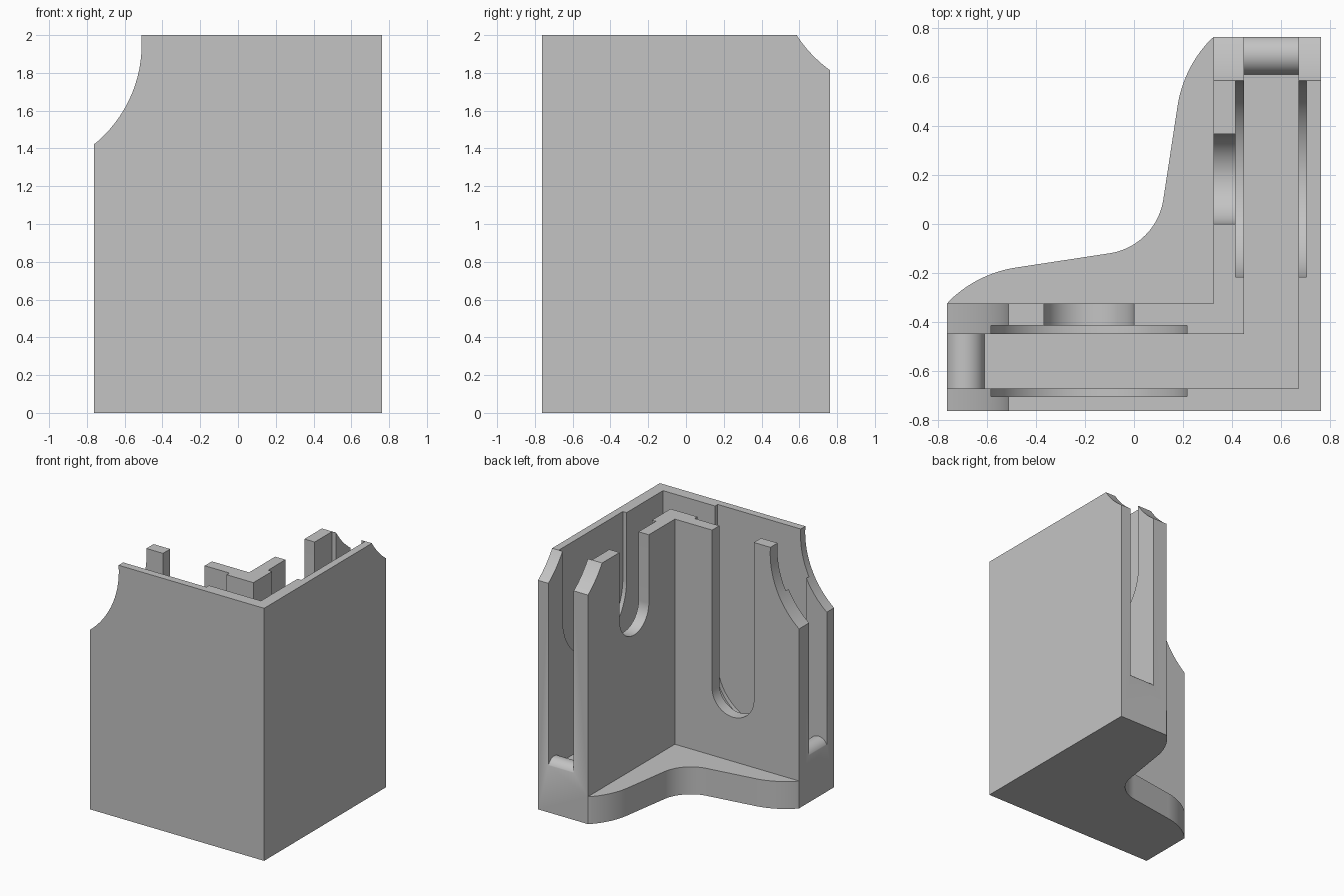
import bpy, bmesh
from math import sin, cos, radians
from mathutils import Vector

cube = bpy.data.objects.get("Cube")
if cube:
    bpy.data.objects.remove(cube, do_unlink=True)

H = 0.763                         # half width of the square footprint
INNER = 0.325                     # inner face of both walls
SLOT_IN, SLOT_OUT = 0.45, 0.672   # panel slot
REC_IN, REC_OUT = 0.415, 0.705    # shallow recess either side of the slot
FLOOR, BASE, TOP, OVER = 0.34, 0.217, 2.0, 2.3

grey = bpy.data.materials.new("plain_grey")
grey.use_nodes = True
grey.diffuse_color = (0.55, 0.55, 0.55, 1)
grey.node_tree.nodes["Principled BSDF"].inputs["Base Color"].default_value = grey.diffuse_color


def arc(cx, cy, r, start, end, n=24):
    steps = [radians(start + (end - start) * i / n) for i in range(n + 1)]
    return [(cx + r * cos(a), cy + r * sin(a)) for a in steps]


def prism(name, outline, axis, lo, hi):
    """Extrude an outline along an axis between lo and hi."""
    place = {"x": lambda a, b, t: (t, a, b),
             "y": lambda a, b, t: (a, t, b),
             "z": lambda a, b, t: (a, b, t)}[axis]
    bm = bmesh.new()
    face = bm.faces.new([bm.verts.new(place(a, b, lo)) for a, b in outline])
    new = bmesh.ops.extrude_face_region(bm, geom=[face])["geom"]
    shift = Vector(place(0, 0, hi - lo))
    bmesh.ops.translate(bm, vec=shift, verts=[v for v in new if isinstance(v, bmesh.types.BMVert)])
    bmesh.ops.recalc_face_normals(bm, faces=bm.faces)
    mesh = bpy.data.meshes.new(name)
    bm.to_mesh(mesh)
    bm.free()
    obj = bpy.data.objects.new(name, mesh)
    bpy.context.collection.objects.link(obj)
    return obj


def rect(a0, a1, b0, b1):
    return [(a0, b0), (a1, b0), (a1, b1), (a0, b1)]


def u_shape(centre, z, r):
    """Round-bottomed slot, open at the top."""
    return arc(centre, z, r, 180, 360, 48) + [(centre + r, OVER), (centre - r, OVER)]


def slot_profile():
    """Panel slot seen from the side, with the rounded ridge at its open end."""
    ridge = [p for p in arc(-0.69, FLOOR, 0.08, 159, 0)]
    return ([(-1, ridge[0][1])] + ridge + [(SLOT_OUT, FLOOR), (SLOT_OUT, OVER), (-1, OVER)])


def flip(points):
    return [(-a, b) for a, b in points]


# Footprint: square outer corner, flowing curve on the inner side
flank = arc(-0.406, -0.67, 0.498, 136, 98.5)
flank[0] = (-H, -INNER)
bend = arc(-0.139, 0.139, 0.2616, -81.5, -8.5)
mirror = [(-y, -x) for x, y in reversed(flank)]
body = prism("corner_bracket", [(-H, -H)] + flank + bend + mirror + [(H, H), (H, -H)][0:2], "z", 0, TOP)
body.data.materials.append(grey)

# Open space above the foot plate
cutters = [prism("inner_space", rect(-1.2, INNER, -INNER, 1.2), "z", BASE, OVER)]

# Front wall runs along x, side wall along y; each has a slot, recess, U and end scoop
cutters += [
    prism("front_slot", slot_profile(), "y", -SLOT_OUT, -SLOT_IN),
    prism("side_slot", flip(slot_profile()), "x", SLOT_IN, SLOT_OUT),
    prism("front_recess", u_shape(-0.184, 0.75, 0.4), "y", -REC_OUT, -REC_IN),
    prism("side_recess", u_shape(0.184, 1.46, 0.4), "x", REC_IN, REC_OUT),
    prism("front_opening", u_shape(-0.184, 0.75, 0.183), "y", -0.5, -0.2),
    prism("side_opening", u_shape(0.184, 1.46, 0.183), "x", 0.2, 0.5),
    prism("front_scoop", arc(-1.19, 1.95, 0.68, 0, 360, 96), "y", -1, 0),
    prism("side_scoop", arc(1.158, 2.367, 0.68, 0, 360, 96), "x", 0, 1),
]

for cutter in cutters:
    cutter.hide_render = True
    mod = body.modifiers.new(cutter.name, "BOOLEAN")
    mod.operation = "DIFFERENCE"
    mod.solver = "EXACT"
    mod.object = cutter

# Bake the cuts and drop the cutters
bpy.context.view_layer.update()
graph = bpy.context.evaluated_depsgraph_get()
baked = bpy.data.meshes.new_from_object(body.evaluated_get(graph))
body.modifiers.clear()
body.data = baked
baked.materials.clear()
baked.materials.append(grey)
for poly in baked.polygons:
    poly.material_index = 0
for cutter in cutters:
    bpy.data.objects.remove(cutter, do_unlink=True)

bpy.ops.object.select_all(action="DESELECT")
body.select_set(True)
bpy.context.view_layer.objects.active = body
bpy.ops.object.shade_smooth_by_angle(angle=radians(30))
